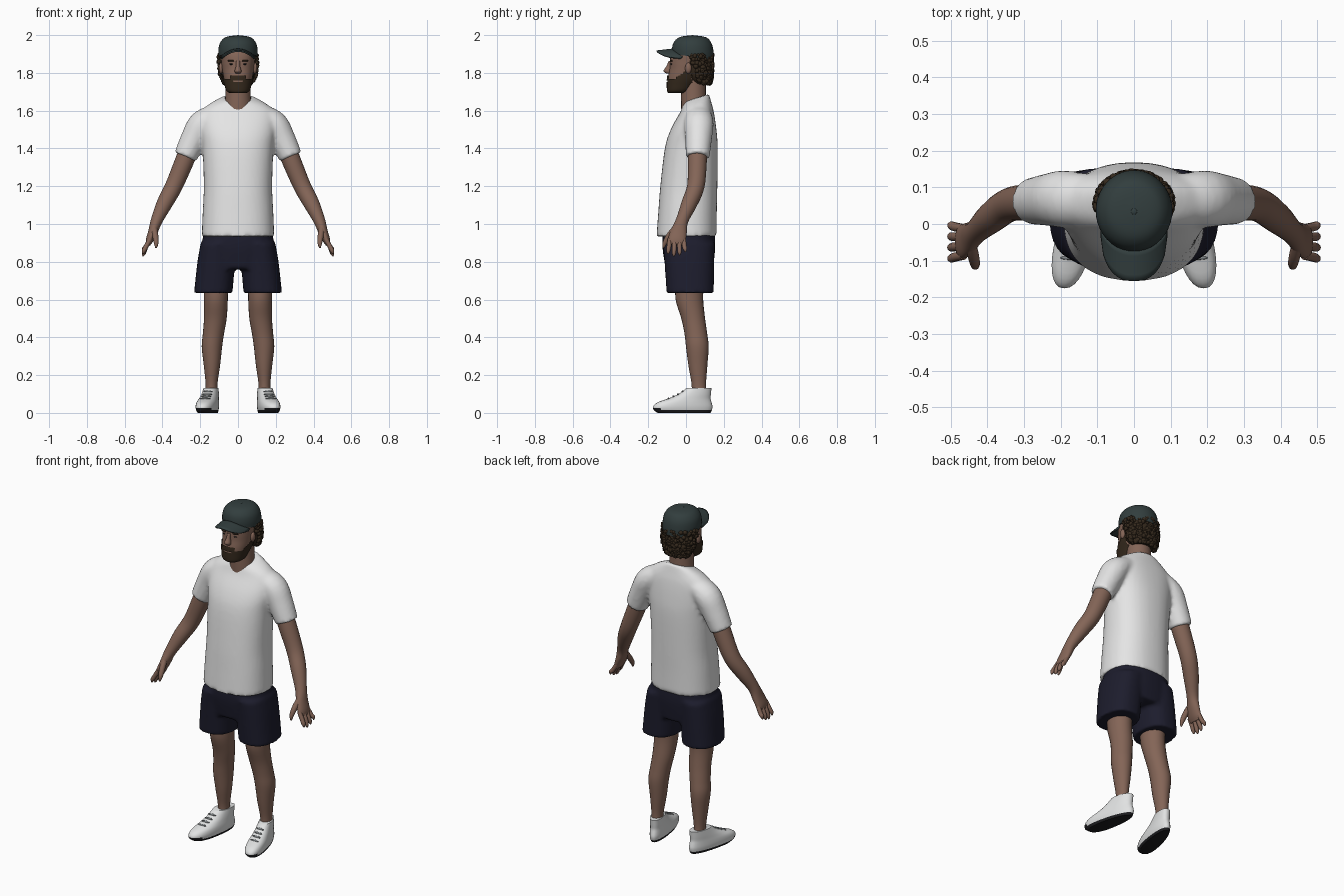
import bpy, bmesh, math, random
from mathutils import Vector, Matrix

if "Cube" in bpy.data.objects:
    bpy.data.objects.remove(bpy.data.objects["Cube"])

random.seed(4)


def material(name, r, g, b):
    m = bpy.data.materials.new(name)
    m.diffuse_color = (r, g, b, 1)
    m.use_nodes = True
    m.node_tree.nodes["Principled BSDF"].inputs["Base Color"].default_value = m.diffuse_color
    return m


SKIN = material("skin", .23, .13, .095)
WHITE = material("shirt_white", .78, .78, .78)
NAVY = material("shorts_navy", .012, .012, .026)
CAP = material("cap_green_grey", .032, .048, .048)
HAIR = material("hair_brown", .035, .022, .012)
SHOE = material("shoe_white", .75, .76, .76)
SOLE = material("sole_black", .012, .012, .014)
LACE = material("lace_grey", .22, .24, .25)


def spline(rows, sub):
    """Smooth in-between rows through the given ones."""
    rows = [tuple(r) + (0,) * (6 - len(r)) for r in rows]
    p = [rows[0]] + rows + [rows[-1]]
    out = []
    for i in range(1, len(p) - 2):
        for k in range(sub):
            t = k / sub
            out.append([.5 * (2 * b + (c - a) * t + (2 * a - 5 * b + 4 * c - d) * t * t
                              + (3 * b - a - 3 * c + d) * t ** 3)
                        for a, b, c, d in zip(p[i - 1], p[i], p[i + 1], p[i + 2])])
    return out + [list(rows[-1])]


def loft(bm, rows, s=1, upright=True, n=2.0, segs=24, sub=4):
    """Rows are (x, y, z, radius a, radius b, tilt); s mirrors x."""
    rows = spline(rows, sub)
    pts = [Vector(r[:3]) for r in rows]
    rings = []
    for i, (x, y, z, ra, rb, tilt) in enumerate(rows):
        a, b = Vector((1, 0, 0)), Vector((0, 1, tilt))
        if not upright:
            t = (pts[min(i + 1, len(pts) - 1)] - pts[max(i - 1, 0)]).normalized()
            b = Vector((0, 1, 0))
            b = (b - t * b.dot(t)).normalized()
            a = b.cross(t)
        ring = []
        for k in range(segs):
            w = 2 * math.pi * k / segs
            c, d = math.cos(w), math.sin(w)
            c = math.copysign(abs(c) ** (2 / n), c)
            d = math.copysign(abs(d) ** (2 / n), d)
            q = pts[i] + a * (ra * c) + b * (rb * d)
            ring.append(bm.verts.new((q.x * s, q.y, q.z)))
        rings.append(ring)
    for r0, r1 in zip(rings, rings[1:]):
        for k in range(segs):
            j = (k + 1) % segs
            bm.faces.new((r0[k], r0[j], r1[j], r1[k]))
    bm.faces.new(rings[0])
    bm.faces.new(rings[-1])


def blob(bm, at, size, sub=2):
    m = Matrix.Translation(at) @ Matrix.Diagonal((*size, 1))
    bmesh.ops.create_icosphere(bm, subdivisions=sub, radius=1, matrix=m)


def finish(name, bm, mats, rule=None, voxel=0, angle=45):
    bmesh.ops.recalc_face_normals(bm, faces=bm.faces[:])
    for f in bm.faces:
        f.smooth = True
        if rule:
            f.material_index = rule(f.calc_center_median())
    me = bpy.data.meshes.new(name)
    bm.to_mesh(me)
    bm.free()
    for m in mats:
        me.materials.append(m)
    me.set_sharp_from_angle(angle=math.radians(angle))
    ob = bpy.data.objects.new(name, me)
    bpy.context.collection.objects.link(ob)
    if voxel:
        r = ob.modifiers.new("merge", 'REMESH')
        r.mode, r.voxel_size, r.use_smooth_shade = 'VOXEL', voxel, True
        sm = ob.modifiers.new("soften", 'SMOOTH')
        sm.factor, sm.iterations = .5, 4
    return ob


# shirt: torso and sleeves merged
bm = bmesh.new()
loft(bm, [(0, .003, .935, .192, .159), (0, .008, 1.06, .187, .155), (0, .015, 1.2, .181, .151),
          (0, .028, 1.4, .188, .14), (0, .04, 1.5, .2, .121), (0, .058, 1.59, .196, .09),
          (0, .058, 1.637, .148, .075, .15), (0, .058, 1.668, .085, .064, .32)], n=2.3, segs=40)
for s in (1, -1):
    loft(bm, [(.12, .065, 1.58, .056, .07), (.19, .068, 1.53, .072, .078),
              (.235, .066, 1.45, .069, .071), (.279, .062, 1.355, .062, .063)], s, False)
finish("shirt", bm, [WHITE], voxel=.011)

# shorts: hips and two legs merged
bm = bmesh.new()
loft(bm, [(0, .015, .98, .175, .135), (0, .015, .88, .193, .14), (0, .018, .76, .19, .125)],
     n=2.4, segs=40)
for s in (1, -1):
    loft(bm, [(.1, .015, .9, .097, .138), (.115, .018, .8, .1, .132), (.131, .022, .635, .102, .125)],
         s, n=2.4)
finish("shorts", bm, [NAVY], voxel=.011)

# legs
for s, side in ((1, "left"), (-1, "right")):
    bm = bmesh.new()
    loft(bm, [(.118, .02, .7, .065, .075), (.117, .018, .6, .063, .073), (.12, .038, .5, .06, .063),
              (.13, .052, .42, .056, .06), (.138, .06, .35, .054, .06), (.138, .063, .25, .043, .05),
              (.14, .068, .15, .031, .038), (.14, .07, .08, .033, .042)], s)
    finish(side + "_leg", bm, [SKIN])

    # arm with palm
    bm = bmesh.new()
    loft(bm, [(.25, .062, 1.42, .05, .05), (.285, .06, 1.33, .05, .05), (.34, .052, 1.2, .046, .046),
              (.388, .018, 1.11, .042, .042), (.43, -.02, 1.02, .031, .033),
              (.45, -.038, .96, .025, .043), (.468, -.048, .915, .02, .047),
              (.477, -.05, .89, .012, .04)], s, False)
    # fingers and thumb
    for y0, y1, drop in ((-.086, -.094, .012), (-.06, -.064, 0), (-.035, -.034, .006), (-.012, -.004, .022)):
        loft(bm, [(.465, y0, .92, .012, .012), (.487, (y0 + y1) / 2, .88, .0125, .0125),
                  (.499, y1, .845 + drop, .011, .011), (.503, y1, .829 + drop, .003, .003)],
             s, False, segs=10, sub=3)
    loft(bm, [(.445, -.055, .98, .016, .016), (.438, -.088, .94, .016, .016),
              (.433, -.112, .9, .0125, .0125), (.434, -.119, .873, .004, .004)],
         s, False, segs=10, sub=3)
    finish(side + "_arm", bm, [SKIN], angle=60)

    # shoe, splayed outwards and narrower at the heel
    def splay(b):
        for v in b.verts:
            x, y, z = v.co
            v.co = (s * (.155 - .2 * y + x * (1 - y)), y, z)

    bm = bmesh.new()
    prof = ((0, -.15, .13, .042), (.014, -.17, .137, .047), (.034, -.174, .14, .05),
            (.056, -.15, .135, .049), (.076, -.095, .13, .046), (.1, -.04, .132, .043),
            (.132, .004, .135, .039))
    loft(bm, [(0, (f + b) / 2, z, w, (b - f) / 2) for z, f, b, w in prof], n=2.3, segs=32, sub=3)
    splay(bm)
    finish(side + "_shoe", bm, [SHOE, SOLE],
           lambda c: int(c.z < .012 or (c.y < -.135 and c.z < .026)))
    bm = bmesh.new()
    for y, z in ((-.092, .075), (-.066, .087), (-.042, .098), (-.018, .113)):
        blob(bm, (0, y, z), (.026, .006, .006))
    splay(bm)
    finish(side + "_laces", bm, [LACE])

# head, neck, nose, ears
HEAD = [(0, -.045, 1.7, .038, .043), (0, -.038, 1.712, .055, .056), (0, -.022, 1.74, .066, .073),
        (0, 0, 1.78, .077, .094), (0, .015, 1.82, .084, .102), (0, .02, 1.86, .088, .105),
        (0, .027, 1.91, .09, .103), (0, .03, 1.97, .055, .065)]
bm = bmesh.new()
loft(bm, HEAD, n=2.2, segs=40)
finish("head", bm, [SKIN])
bm = bmesh.new()
loft(bm, [(0, .045, 1.6, .075, .07), (0, .04, 1.66, .068, .066), (0, .04, 1.78, .065, .065)])
finish("neck", bm, [SKIN])
bm = bmesh.new()
loft(bm, [(0, -.084, 1.862, .01, .008), (0, -.09, 1.835, .011, .014), (0, -.097, 1.81, .018, .022),
          (0, -.09, 1.796, .013, .012)], segs=16)
finish("nose", bm, [SKIN])
bm = bmesh.new()
for s in (1, -1):
    blob(bm, (s * .09, .012, 1.825), (.012, .018, .03))
finish("ears", bm, [SKIN])

# eyebrows and eyes
bm = bmesh.new()
for s in (1, -1):
    blob(bm, (s * .036, -.078, 1.864), (.021, .008, .005))
finish("eyebrows", bm, [HAIR])
bm = bmesh.new()
for s in (1, -1):
    blob(bm, (s * .034, -.077, 1.846), (.013, .006, .004))
finish("eyes", bm, [SOLE])

# beard: a shell just outside the jaw
bm = bmesh.new()
loft(bm, [(x, y, z - (.006 if z < 1.72 else 0), a + .007, b + .007) for x, y, z, a, b in HEAD[:6]],
     n=2.2, segs=64, sub=6)


def bearded(c):
    if abs(c.x) < .024 and 1.75 < c.z < 1.762 and c.y < -.05:
        return False
    return c.y < .03 and (c.z < 1.768 + max(0, c.y + .06) * .75 or (abs(c.x) < .04 and c.z < 1.787))


bmesh.ops.delete(bm, geom=[f for f in bm.faces if not bearded(f.calc_center_median())], context='FACES')
finish("beard", bm, [HAIR])

# curly hair: a base with clumps scattered over it
BASE = [(0, .08, 1.745, .07, .048), (0, .066, 1.78, .09, .07), (0, .06, 1.83, .1, .077),
        (0, .055, 1.895, .1, .083)]
bm = bmesh.new()
loft(bm, BASE)
rows = spline(BASE, 12)
for i in range(300):
    x, y, z, a, b, _ = random.choice(rows)
    w = random.uniform(-.12 - max(0, z - 1.8) * 4, math.pi / 2)
    s = random.choice((1, -1))
    r = random.uniform(.009, .016)
    blob(bm, (s * a * math.cos(w), y + b * math.sin(w), z), (r, r, r), 1)
finish("curly_hair", bm, [HAIR])

# cap crown with button
bm = bmesh.new()
loft(bm, [(0, .036, 1.885, .103, .111, -.15), (0, .036, 1.92, .104, .11, -.1),
          (0, .036, 1.955, .097, .102, -.05), (0, .035, 1.981, .078, .083),
          (0, .034, 1.993, .052, .056), (0, .034, 1.998, .015, .016)], segs=40)
blob(bm, (0, .034, 1.996), (.01, .01, .004))
finish("cap_crown", bm, [CAP])

# cap brim: an arched sheet with thickness
bm = bmesh.new()
grid = []
for i in range(25):
    u = -1 + i / 12
    inner = .04 - .11 * math.sqrt(1 - (.088 * u / .103) ** 2)
    outer = -.03 - .125 * (1 - abs(u) ** 2.5) ** .5
    grid.append([bm.verts.new((.088 * u, inner + (outer - inner) * k / 5,
                               1.925 - .04 * u * u - .002 * k)) for k in range(6)])
for p, q in zip(grid, grid[1:]):
    for k in range(5):
        bm.faces.new((p[k], p[k + 1], q[k + 1], q[k]))
brim = finish("cap_brim", bm, [CAP])
mod = brim.modifiers.new("thickness", 'SOLIDIFY')
mod.thickness, mod.offset = .008, 0
